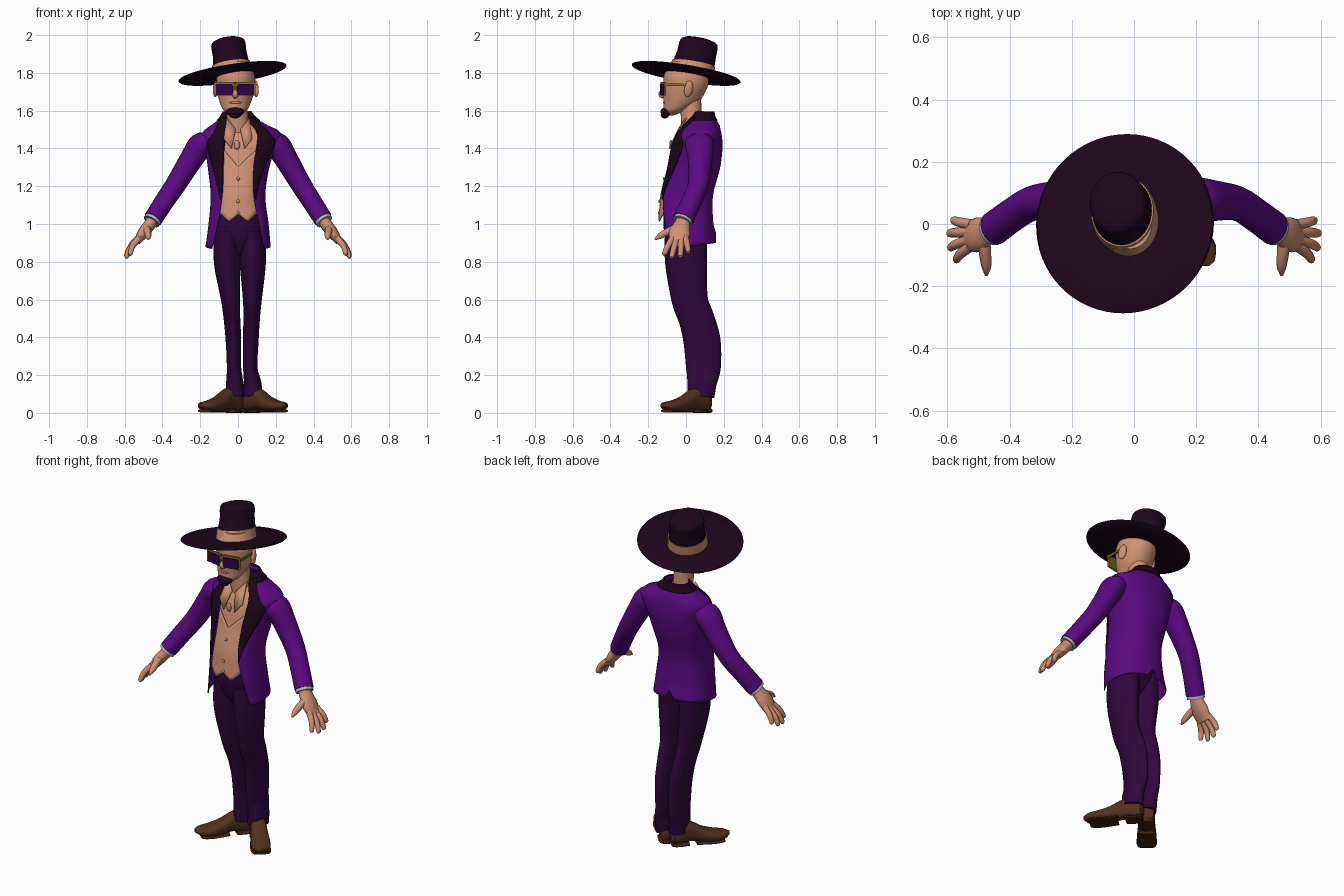
import bpy, bmesh, math
from mathutils import Vector, Matrix, Euler

if "Cube" in bpy.data.objects:
    bpy.data.objects.remove(bpy.data.objects["Cube"])


def mat(name, r, g, b):
    m = bpy.data.materials.new(name)
    m.diffuse_color = (r, g, b, 1)
    m.use_nodes = True
    m.node_tree.nodes["Principled BSDF"].inputs["Base Color"].default_value = m.diffuse_color
    return m


PURPLE = mat("bright purple", .105, .003, .225)
DARK = mat("black purple", .013, .002, .011)
PLUM = mat("dark plum", .03, .002, .045)
SKIN = mat("warm tan", .63, .285, .175)
BROWN = mat("shoe brown", .085, .03, .014)
SOLE = mat("sole brown", .05, .016, .004)
GOLD = mat("frame gold", .24, .165, .015)
LENS = mat("lens purple", .03, .001, .058)
GREY = mat("cuff grey", .48, .48, .5)


def finish(name, bm, m, thick=0, matrix=None):
    bmesh.ops.recalc_face_normals(bm, faces=bm.faces)
    me = bpy.data.meshes.new(name)
    bm.to_mesh(me)
    bm.free()
    me.materials.append(m)
    ob = bpy.data.objects.new(name, me)
    bpy.context.collection.objects.link(ob)
    if matrix:
        ob.matrix_world = matrix
    if thick:
        s = ob.modifiers.new("thickness", 'SOLIDIFY')
        s.thickness, s.offset = thick, 0
    bpy.ops.object.select_all(action='DESELECT')
    ob.select_set(True)
    bpy.context.view_layer.objects.active = ob
    bpy.ops.object.shade_smooth_by_angle(angle=math.radians(42))
    return ob


def grid(name, rows, m, closed=True, thick=0, matrix=None):
    bm = bmesh.new()
    vs = [[bm.verts.new(p) for p in r] for r in rows]
    n = len(rows[0])
    for a, b in zip(vs, vs[1:]):
        for i in range(n if closed else n - 1):
            j = (i + 1) % n
            bm.faces.new((a[i], a[j], b[j], b[i]))
    if closed:
        bm.faces.new(vs[0])
        bm.faces.new(vs[-1])
    return finish(name, bm, m, thick, matrix)


def at(tab, t):
    """Smooth interpolation of a table keyed by its first column."""
    t = min(max(t, tab[0][0]), tab[-1][0])
    i = 0
    while i < len(tab) - 2 and t > tab[i + 1][0]:
        i += 1
    p, q = tab[i], tab[i + 1]
    a, b = tab[max(i - 1, 0)], tab[min(i + 2, len(tab) - 1)]
    h = q[0] - p[0]
    u = (t - p[0]) / h
    out = []
    for k in range(1, len(p)):
        m0 = (q[k] - a[k]) / (q[0] - a[0]) * h
        m1 = (b[k] - p[k]) / (b[0] - p[0]) * h
        out.append((2*u**3 - 3*u*u + 1)*p[k] + (u**3 - 2*u*u + u)*m0
                   + (3*u*u - 2*u**3)*q[k] + (u**3 - u*u)*m1)
    return out


def span(a, b, n):
    return [a + (b - a) * i / n for i in range(n + 1)]


def stack(name, tab, m, steps=16, n=32, matrix=None):
    """Horizontal ellipses: z, cx, cy, rx, ry."""
    rows = []
    for z in span(tab[0][0], tab[-1][0], steps):
        cx, cy, rx, ry = at(tab, z)
        rows.append([(cx + rx*math.sin(a), cy - ry*math.cos(a), z)
                     for a in (2*math.pi*i/n for i in range(n))])
    return grid(name, rows, m, matrix=matrix)


def tube(name, pts, m, sub=4, n=16):
    """Tube along x, y, z with radius ra (towards y) and rb."""
    tab = [(i,) + tuple(p) for i, p in enumerate(pts)]
    smp = [at(tab, t) for t in span(0, len(pts) - 1, sub*(len(pts) - 1))]
    rows = []
    for i, p in enumerate(smp):
        d = (Vector(smp[min(i+1, len(smp)-1)][:3]) - Vector(smp[max(i-1, 0)][:3])).normalized()
        h = Vector((0, 1, 0)) if abs(d.y) < .8 else Vector((1, 0, 0))
        u = (h - d*h.dot(d)).normalized()
        v = d.cross(u)
        rows.append([Vector(p[:3]) + u*p[3]*math.cos(a) + v*p[4]*math.sin(a)
                     for a in (2*math.pi*k/n for k in range(n))])
    return grid(name, rows, m)


def ball(name, loc, size, m, rot=(0, 0, 0)):
    bm = bmesh.new()
    M = Matrix.LocRotScale(Vector(loc), Euler(rot), Vector(size))
    bmesh.ops.create_uvsphere(bm, u_segments=20, v_segments=12, radius=1, matrix=M)
    return finish(name, bm, m)


def box(name, loc, size, m, rot=(0, 0, 0)):
    bm = bmesh.new()
    M = Matrix.LocRotScale(Vector(loc), Euler(rot), Vector(size))
    bmesh.ops.create_cube(bm, size=1, matrix=M)
    return finish(name, bm, m)


# Torso sections (z, cx, cy, rx, ry) and half width of the jacket opening
TORSO = [(.86, .0, .012, .172, .148), (1, .003, 0, .156, .142), (1.15, 0, 0, .142, .14),
         (1.3, .003, .038, .16, .14), (1.4, .012, .055, .185, .135), (1.46, .02, .066, .208, .122),
         (1.49, .018, .072, .2, .11), (1.525, .006, .082, .14, .092), (1.56, 0, .088, .092, .062),
         (1.595, -.005, .095, .066, .045)]
OPEN = [(.86, .145), (.95, .122), (1.05, .1), (1.17, .082), (1.3, .08), (1.42, .085),
        (1.5, .078), (1.55, .055), (1.59, .045)]
P = 2.3


def skin_pt(z, a, off=0):
    cx, cy, rx, ry = at(TORSO, z)
    sp = lambda v: math.copysign(abs(v)**(2/P), v)
    return Vector((cx + (rx+off)*sp(math.sin(a)), cy - (ry+off)*sp(math.cos(a)), z))


def ang(z, x):
    return math.asin(min(abs(x)/at(TORSO, z)[2], .98)**(P/2))


# Jacket shell with an open front and a back vent, dark collar, and lapels
rows = []
for z in span(.88, 1.585, 32):
    g = ang(z, at(OPEN, z)[0])
    low = max(0, (1 - z)/.12)
    rows.append([skin_pt(z, a) + Vector((0, 0, low*(.05*max(0, 1 - abs(a - math.pi)/.13) - .02*math.cos(a))))
                 for a in span(g, 2*math.pi - g, 64)])
grid("jacket", rows, PURPLE, False, .006)
rows = []
for z in span(1.548, 1.595, 5):
    g = ang(z, at(OPEN, z)[0])
    rows.append([skin_pt(z, a, .007) for a in span(g, 2*math.pi - g, 36)])
grid("jacket_collar", rows, DARK, False, .006)
WIDE = [(1.13, .003), (1.3, .05), (1.4, .08), (1.44, .088), (1.46, .075), (1.5, .05), (1.56, .03)]
for s in (-1, 1):
    rows = []
    for z in span(1.13, 1.565, 20):
        g = at(OPEN, z)[0]
        rows.append([skin_pt(z, s*a, .008) for a in span(ang(z, g), ang(z, g + at(WIDE, z)[0]), 6)])
    grid("lapel", rows, DARK, False, .007)

# Shirt, pointed waistcoat, buttons, shirt collar and pendant
grid("shirt", [[skin_pt(z, 2*math.pi*i/40, -.018) for i in range(40)]
               for z in span(1.05, 1.53, 18)], SKIN)
cols = []
for a in span(-1.1, 1.1, 32):
    x = abs(skin_pt(1.1, a).x)
    lo = 1.012 + .9*abs(x - .045)
    hi = min(1.30 + 1.3*x, 1.48)
    cols.append([skin_pt(z, a, -.007 + .012*max(0, (1.1 - z)/.1)*math.cos(a)) for z in span(lo, hi, 14)])
grid("waistcoat", cols, SKIN, False, .005)
for z in (1.24, 1.12, 1.06):
    ball("button", skin_pt(z, 0, -.002), (.009, .006, .009), SKIN)
for s in (-1, 1):
    grid("shirt_collar", [[(s*.06, .0, 1.56), (s*.012, -.04, 1.5)],
                          [(s*.075, -.065, 1.45), (s*.035, -.088, 1.4)]], SKIN, False, .008)
ball("pendant", (-.005, -.08, 1.42), (.016, .008, .026), SKIN)

# Trousers
stack("trouser_seat", [(.83, .01, .0, .04, .05), (.87, .009, .0, .1, .085),
                       (.95, .006, 0, .134, .115), (1.08, .004, 0, .13, .12)], PLUM)
LEG = [(-.96, .008, .063, .0, .07, .112), (-.8, .01, .068, .0, .07, .111), (-.6, .018, .058, .02, .05, .096),
       (-.5, .02, .052, .055, .044, .094), (-.38, .022, .046, .085, .041, .098),
       (-.24, .022, .043, .092, .038, .092), (-.16, .03, .047, .085, .046, .078), (-.085, .033, .046, .08, .054, .07)]
for s in (-1, 1):
    tube("trouser_leg", [(c + s*d, y, -z, ry, rx) for z, c, d, y, rx, ry in LEG], PLUM, 4, 24)

# Shoes: length, half width, bottom, top
SHOE = [(-.052, .012, .03, .08), (-.042, .036, .016, .11), (0, .044, .012, .14), (.06, .044, .02, .13),
        (.13, .05, .012, .09), (.2, .054, .01, .066), (.25, .042, .018, .058), (.278, .012, .032, .05)]


def shoe_part(name, m, M, t0, t1, grow, low=None, high=None):
    rows = []
    for t in span(t0, t1, 24):
        w, lo, hi = at(SHOE, t)
        if high:
            lo, hi = low, lo + high
        sp = lambda v: math.copysign(abs(v)**.75, v)
        rows.append([((w + grow)*sp(math.cos(a)), -t, (lo+hi)/2 + (hi-lo)/2*sp(math.sin(a)))
                     for a in (2*math.pi*i/20 for i in range(20))])
    grid(name, rows, m, matrix=M)


for s in (-1, 1):
    M = Matrix.Translation((.026 + s*.045, .085, 0)) @ Matrix.Rotation(s*.7, 4, 'Z')
    shoe_part("shoe", BROWN, M, -.052, .278, 0)
    shoe_part("shoe_sole", SOLE, M, .09, .245, .002, .002, .003)
    shoe_part("shoe_heel", SOLE, M, -.048, .045, .001, 0, .004)

# Sleeves, cuffs and hands
FINGERS = [((.525, -.072, .925), (.575, -.118, .835)), ((.53, -.05, .915), (.595, -.078, .82)),
           ((.53, -.025, .918), (.598, -.03, .825)), ((.522, -.002, .93), (.585, .013, .848))]
for s in (-1, 1):
    limb = lambda name, pts, m, n=16: tube(name, [(s*p[0] + .012*max(0, 1 - p[0]/.4),) + p[1:] for p in pts], m, 4, n)
    limb("sleeve", [(.15, .07, 1.44, .068, .036), (.2, .072, 1.42, .078, .066), (.25, .075, 1.345, .066, .062),
                    (.33, .066, 1.212, .056, .055), (.39, .03, 1.12, .054, .052),
                    (.45, -.014, 1.026, .056, .05)], PURPLE, 24)
    limb("cuff", [(.43, .0, 1.055, .048, .044), (.458, -.02, 1.013, .052, .047)], GREY, 24)
    limb("palm", [(.44, -.01, 1.04, .036, .032), (.465, -.02, 1.0, .042, .032), (.5, -.034, .955, .056, .03),
                  (.535, -.038, .905, .048, .019)], SKIN)
    for a, b in FINGERS:
        a, b = Vector(a), Vector(b)
        mid = (a + b)/2 + Vector((.007, 0, .005))
        tip = a.lerp(b, .92)
        limb("finger", [(*a, .017, .018), (*mid, .016, .016), (*tip, .013, .012), (*b, .004, .004)], SKIN, 10)
    limb("thumb", [(.485, -.035, .98, .022, .024), (.48, -.085, .965, .02, .02),
                   (.475, -.135, .938, .016, .017), (.475, -.165, .918, .005, .005)], SKIN, 10)

# Neck, head and face
tube("neck", [(0, .04, 1.44, .06, .075), (0, .03, 1.52, .056, .058), (-.008, .025, 1.66, .055, .055)], SKIN, 4, 24)
stack("head", [(1.575, -.015, -.085, .022, .02), (1.6, -.015, -.06, .06, .058), (1.64, -.014, -.028, .081, .09),
               (1.68, -.013, -.014, .093, .106), (1.74, -.012, 0, .103, .119), (1.79, -.012, 0, .1, .116),
               (1.86, -.012, .005, .07, .085)], SKIN, 24, 36)
ball("nose", (-.014, -.122, 1.688), (.017, .024, .024), SKIN)
ball("lips", (-.014, -.104, 1.643), (.036, .018, .009), SKIN)
ball("goatee", (-.015, -.105, 1.594), (.048, .03, .025), DARK)
ball("goatee_tip", (-.015, -.112, 1.577), (.032, .022, .018), DARK)
for s in (-1, 1):
    ball("ear", (-.012 + s*.106, .014, 1.715), (.014, .024, .044), SKIN, (-.2, 0, s*.35))
    # Sunglasses
    x = -.016 + s*.056
    box("glasses_frame", (x, -.12, 1.716), (.106, .01, .074), GOLD, (0, 0, s*.2))
    box("glasses_lens", (x, -.126, 1.713), (.09, .006, .058), LENS, (0, 0, s*.2))
    box("glasses_arm", (-.014 + s*.107, -.05, 1.737), (.008, .13, .013), GOLD)
box("glasses_bridge", (-.016, -.131, 1.736), (.03, .01, .012), GOLD)

# Wide hat, tilted down to the left and back
H = Matrix.Translation((-.028, 0, 1.792)) @ Euler((-.16, -.148, 0)).to_matrix().to_4x4()
BRIM = [(.09, -.006), (.2, -.006), (.284, .001), (.289, .006), (.284, .01), (.2, .005), (.09, .008)]
grid("hat_brim", [[(r*math.sin(a), 1.01*r*math.cos(a), z) for a in (2*math.pi*i/64 for i in range(64))]
                  for r, z in BRIM], DARK, matrix=H)
CROWN = [(0, -.002, .025, .1, .115), (.05, -.002, .03, .098, .112), (.12, 0, .038, .09, .104),
         (.17, 0, .04, .091, .102), (.19, 0, .038, .08, .09), (.2, 0, .03, .05, .06)]
stack("hat_crown", CROWN, DARK, 20, 36, H)
stack("hat_band", [(.006, -.002, .025, .106, .12), (.035, -.002, .028, .104, .118), (.064, -.001, .031, .101, .115)],
      SKIN, 6, 36, H)
